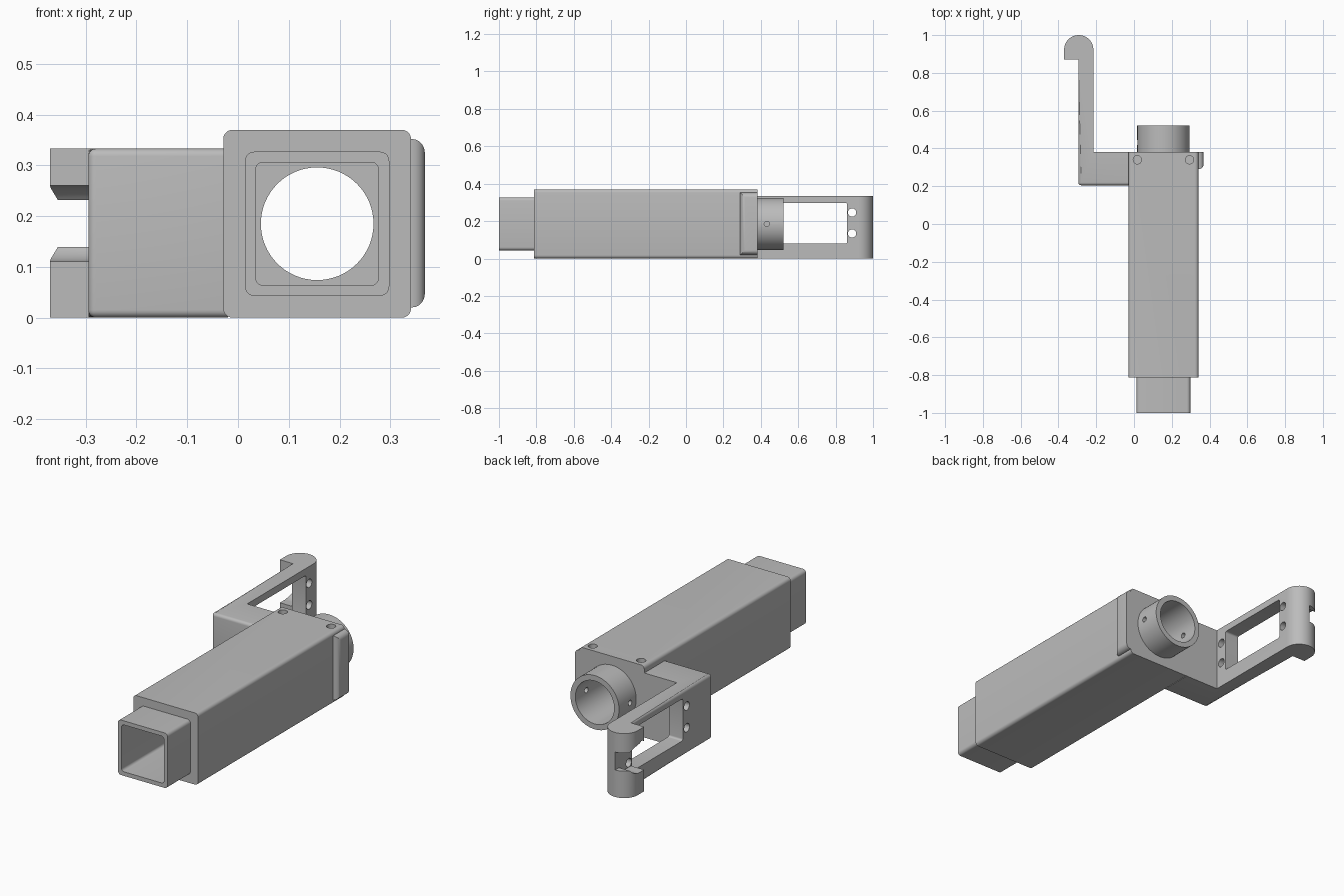
import bpy, bmesh, math
from mathutils import Matrix, Vector

cube = bpy.data.objects.get("Cube")
if cube:
    bpy.data.objects.remove(cube, do_unlink=True)

grey = bpy.data.materials.new("plain grey")
grey.use_nodes = True
colour = (0.5, 0.5, 0.5, 1)
grey.diffuse_color = colour
grey.node_tree.nodes["Principled BSDF"].inputs["Base Color"].default_value = colour

CX, CZ = 0.156, 0.185      # axis of the sleeve and the socket
AXES = {"x": 0, "y": 1, "z": 2}


def finish(name, bm):
    bmesh.ops.recalc_face_normals(bm, faces=bm.faces)
    mesh = bpy.data.meshes.new(name)
    bm.to_mesh(mesh)
    bm.free()
    mesh.materials.append(grey)
    ob = bpy.data.objects.new(name, mesh)
    bpy.context.collection.objects.link(ob)
    return ob


def bevel(bm, edges, radius, segments=5):
    bmesh.ops.bevel(bm, geom=list(edges), offset=radius, segments=segments,
                    profile=0.5, affect='EDGES')


def box(name, lo, hi, radius=0, along="y"):
    """Box between two corners, rounded on the edges that run along one axis."""
    lo, hi = Vector(lo), Vector(hi)
    bm = bmesh.new()
    bmesh.ops.create_cube(bm, size=1)
    for v in bm.verts:
        v.co = (lo + hi) / 2 + v.co * (hi - lo)
    if radius:
        a = AXES[along]
        bevel(bm, [e for e in bm.edges
                   if abs(e.verts[0].co[a] - e.verts[1].co[a]) > 1e-4], radius)
    return finish(name, bm)


def square(name, half, y0, y1, radius):
    return box(name, (CX - half, y0, CZ - half), (CX + half, y1, CZ + half), radius)


def rod(name, centre, radius, length, axis, segments=32):
    turn = {"x": Matrix.Rotation(math.pi / 2, 4, 'Y'),
            "y": Matrix.Rotation(math.pi / 2, 4, 'X'), "z": Matrix()}[axis]
    bm = bmesh.new()
    bmesh.ops.create_cone(bm, cap_ends=True, segments=segments, radius1=radius,
                          radius2=radius, depth=length,
                          matrix=Matrix.Translation(centre) @ turn)
    return finish(name, bm)


def cut(ob, *cutters):
    bpy.context.view_layer.objects.active = ob
    for c in cutters:
        mod = ob.modifiers.new("cut", 'BOOLEAN')
        mod.operation, mod.solver, mod.object = 'DIFFERENCE', 'EXACT', c
        bpy.ops.object.modifier_apply(modifier=mod.name)
        bpy.data.objects.remove(c, do_unlink=True)


# Outer sleeve with a square cavity, a round bore and two screw holes
sleeve = square("outer_sleeve", 0.185, -0.813, 0.382, 0.018)
cut(sleeve,
    square("cavity", 0.142, -0.9, 0.2, 0.018),
    rod("bore", (CX, 0.3, CZ), 0.111, 0.4, "y", 64),
    *[rod("screw_hole", (CX + s * 0.138, 0.34, 0.35), 0.022, 0.2, "z") for s in (-1, 1)])

# Square tube sliding inside the sleeve
tube = square("inner_square_tube", 0.142, -1, 0.2, 0.018)
cut(tube, square("tube_hollow", 0.121, -1.1, 0.3, 0.014))

# Round socket with a cross pin hole
socket = rod("round_socket", (CX, 0.452, CZ), 0.139, 0.14, "y", 64)
cut(socket, rod("socket_bore", (CX, 0.45, CZ), 0.111, 0.4, "y", 64),
    rod("pin_hole", (CX, 0.432, CZ), 0.014, 0.5, "x", 24))

# Side pad with rounded outer edges
bm = bmesh.new()
bmesh.ops.create_cube(bm, size=1)
pad_size, pad_mid = Vector((0.03, 0.092, 0.332)), Vector((0.353, 0.336, 0.186))
for v in bm.verts:
    v.co = pad_mid + v.co * pad_size
bevel(bm, [e for e in bm.edges
           if all(v.co.x > pad_mid.x for v in e.verts)
           and not all(v.co.y > pad_mid.y for v in e.verts)], 0.026)
pad = finish("side_pad", bm)

# Side bracket: block, arm and hooked tip as one extruded outline
OUT, IN, TOP = -0.295, -0.215, 0.333
HX, HY, HR = -0.2925, 0.9225, 0.0775
outline = [(-0.02, 0.205), (OUT, 0.205), (OUT, 0.87), (HX - HR, 0.87)]
outline += [(HX - HR * math.cos(math.pi * i / 24), HY + HR * math.sin(math.pi * i / 24))
            for i in range(25)]
outline += [(IN, 0.382), (-0.02, 0.382)]
bm = bmesh.new()
base = bm.faces.new([bm.verts.new((x, y, 0)) for x, y in outline])
top = bmesh.ops.extrude_face_region(bm, geom=[base])
bmesh.ops.translate(bm, vec=(0, 0, TOP),
                    verts=[g for g in top["geom"] if isinstance(g, bmesh.types.BMVert)])


def on_front(v):
    return abs(v.co.y - 0.205) < 1e-4


def on_outside(v):
    return abs(v.co.x - OUT) < 1e-4 and v.co.y < 0.88


bevel(bm, [e for e in bm.edges
           if any(on_front(v) for v in e.verts)
           and (all(on_front(v) for v in e.verts) or all(on_outside(v) for v in e.verts))
           and not all(v.co.x > -0.03 for v in e.verts)], 0.015)
bracket = finish("hooked_bracket", bm)

# Arm window, four screw holes, and the groove and slot in the hook
MZ = 0.19
cut(bracket,
    box("window", (-0.4, 0.447, 0.08), (-0.1, 0.862, 0.297), 0.01, "x"),
    *[rod("arm_hole", (-0.28, y, MZ + s * 0.056), 0.022, 0.3, "x")
      for y in (0.415, 0.888) for s in (-1, 1)],
    box("groove_mouth", (-0.45, 0.8, 0.111), (OUT, 0.91, 0.26)),
    rod("groove_round", (OUT - 0.1, 0.91, 0.1855), 0.0745, 0.2, "x", 48),
    box("hook_slot", (-0.45, 0.85, 0.139), (OUT, 1.1, 0.232)))

# Smooth the round surfaces and keep the corners sharp
for ob in (sleeve, tube, socket, pad, bracket):
    bpy.ops.object.select_all(action='DESELECT')
    ob.select_set(True)
    bpy.context.view_layer.objects.active = ob
    bpy.ops.object.shade_smooth_by_angle(angle=math.radians(30))
